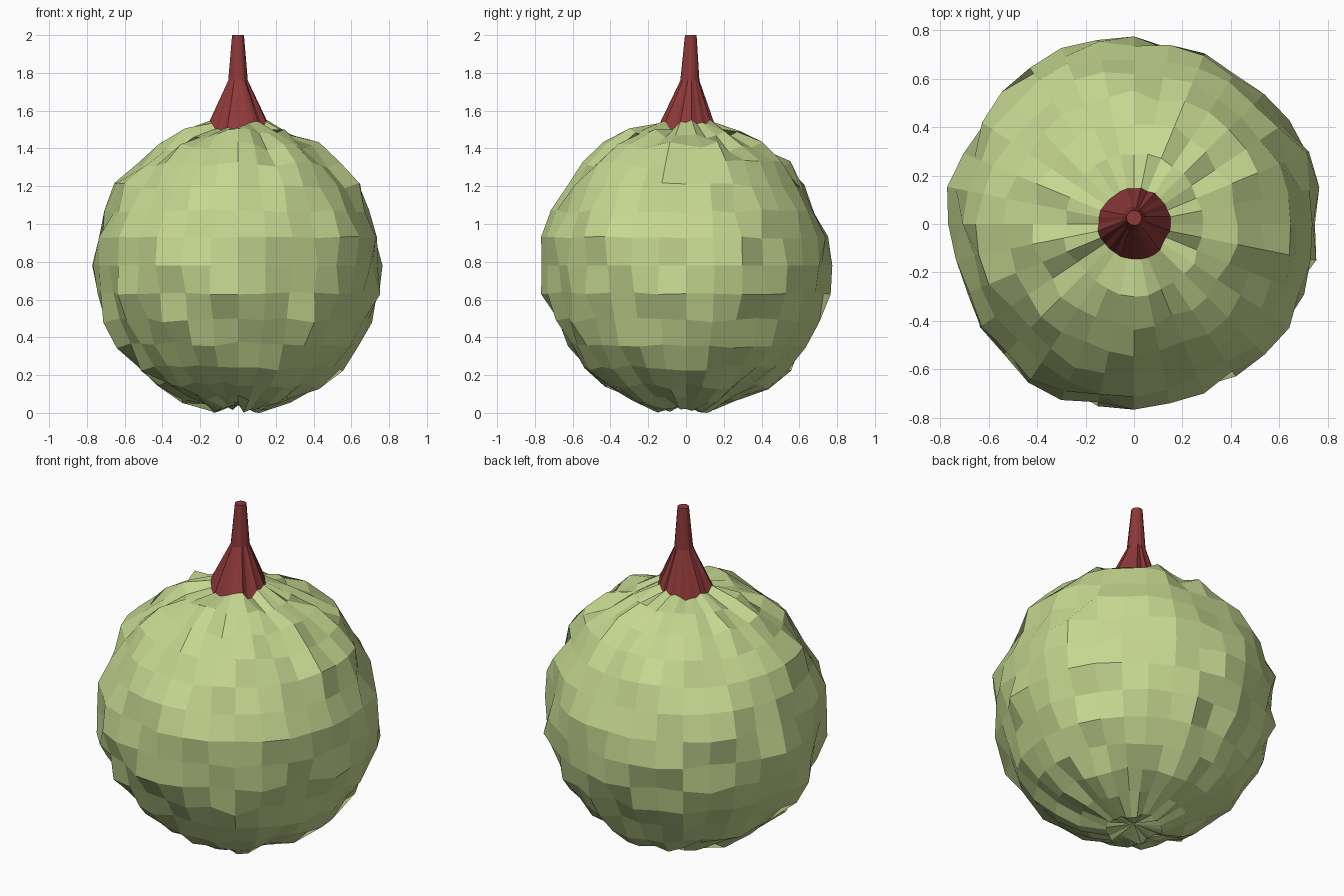
import bpy, bmesh, math, random
from mathutils import Vector, noise

if "Cube" in bpy.data.objects:
    bpy.data.objects.remove(bpy.data.objects["Cube"])

random.seed(4)
SEG, RINGS = 32, 16
CENTRE = Vector((0, 0, 0.78))


def material(name, colour):
    m = bpy.data.materials.new(name)
    m.diffuse_color = colour
    m.use_nodes = True
    m.node_tree.nodes["Principled BSDF"].inputs["Base Color"].default_value = m.diffuse_color
    return m


def add_object(name, bm, mat):
    bmesh.ops.recalc_face_normals(bm, faces=bm.faces)
    me = bpy.data.meshes.new(name)
    bm.to_mesh(me)
    bm.free()
    me.materials.append(mat)
    bpy.context.collection.objects.link(bpy.data.objects.new(name, me))


def bridge(bm, a, b):
    for i in range(SEG):
        j = (i + 1) % SEG
        bm.faces.new((a[i], a[j], b[j], b[i]))


def lumpy_point(ring, seg):
    lat = math.pi * ring / RINGS
    ang = 2 * math.pi * seg / SEG
    d = Vector((math.sin(lat) * math.cos(ang), math.sin(lat) * math.sin(ang), -math.cos(lat)))
    # broad dents plus small random unevenness, pushed inward
    dent = 0.48 + 0.75 * noise.noise(d * 6) + random.uniform(-0.42, 0.42)
    p = CENTRE + d * (0.787 - 0.06 * min(1, max(0, dent)))
    p.z = max(p.z, 0.004 if ring > 1 else 0)
    return p


# Lumpy round fruit body with an indented underside
points = [[lumpy_point(r, s) for s in range(SEG)] for r in range(1, RINGS)]
low = min(p.z for p in points[0])
for p in points[0]:
    p.z -= low
bm = bmesh.new()
rows = [[bm.verts.new(p) for p in row] for row in points]
for a, b in zip(rows, rows[1:]):
    bridge(bm, a, b)
pole = bm.verts.new((0, 0, 0.05))
for i in range(SEG):
    bm.faces.new((pole, rows[0][(i + 1) % SEG], rows[0][i]))
add_object("fruit_body", bm, material("green_skin", (0.56, 0.68, 0.28, 1)))

# Fluted stem drawn up from the top ring of the body
bm = bmesh.new()
base = points[-1]
stem = [[bm.verts.new(p) for p in base]]
for z, radius, y in ((1.76, 0.051, 0.02), (2.0, 0.031, 0.025)):
    k = radius / 0.148
    stem.append([bm.verts.new((p.x * k, p.y * k + y, z)) for p in base])
bridge(bm, stem[0], stem[1])
bridge(bm, stem[1], stem[2])
bm.faces.new(stem[2])
add_object("stem", bm, material("red_stem", (0.27, 0.04, 0.04, 1)))
